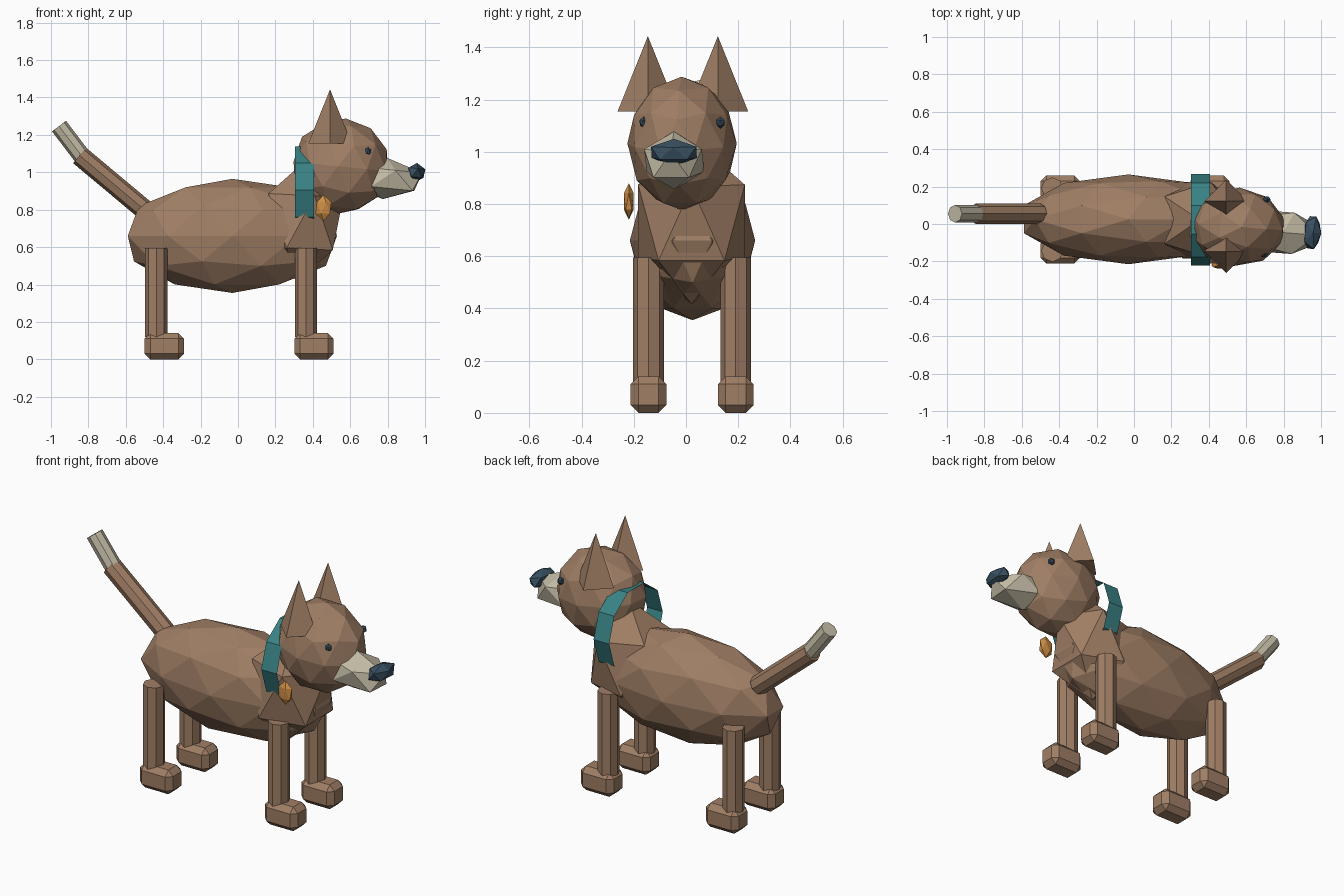
import bpy
from mathutils import Vector

if "Cube" in bpy.data.objects:
    bpy.data.objects.remove(bpy.data.objects["Cube"])


def material(name, r, g, b):
    m = bpy.data.materials.new(name)
    m.diffuse_color = (r, g, b, 1)
    m.use_nodes = True
    m.node_tree.nodes["Principled BSDF"].inputs["Base Color"].default_value = m.diffuse_color
    return m


FUR = material("fur", 0.35, 0.21, 0.13)
CREAM = material("cream", 0.55, 0.50, 0.38)
TEAL = material("teal", 0.04, 0.22, 0.23)
DARK = material("dark", 0.04, 0.08, 0.12)
ORANGE = material("orange", 0.62, 0.27, 0.06)


def finish(name, mat):
    o = bpy.context.object
    o.name = name
    o.data.materials.append(mat)
    return o


def ball(name, mat, loc, radii, sub=1, rot=(0, 0, 0)):
    bpy.ops.mesh.primitive_ico_sphere_add(subdivisions=sub, radius=1, location=loc, rotation=rot)
    o = finish(name, mat)
    o.scale = radii
    return o


def rod(name, mat, a, b, r, sides=8, fill='NGON'):
    a, b = Vector(a), Vector(b)
    bpy.ops.mesh.primitive_cylinder_add(vertices=sides, radius=r, depth=(b - a).length,
                                        end_fill_type=fill, location=(a + b) / 2)
    o = finish(name, mat)
    # lean in the xz plane only
    d = b - a
    o.rotation_euler = (0, Vector((0, 0, 1)).angle(d) * (1 if d.x >= 0 else -1), 0)
    return o


# Body and chest
ball("body", FUR, (-0.03, 0.025, 0.66), (0.588, 0.24, 0.305), 2)
ball("chest", FUR, (0.335, 0.021, 0.735), (0.247, 0.24, 0.319), 1, (0, 0.05, 0))

# Head, turned slightly down and sideways
TURN = (0, 0.1, -0.075)
ball("head", FUR, (0.55, -0.015, 1.032), (0.263, 0.21, 0.257), 2, TURN)
ball("muzzle", CREAM, (0.785, -0.045, 0.967), (0.22, 0.13, 0.111), 1, TURN)
ball("nose", DARK, (0.952, -0.046, 0.998), (0.053, 0.102, 0.052), 1, TURN)

# Eyes and ears
for side, tag in ((-1, "right"), (1, "left")):
    ball("eye_" + tag, DARK, (0.702 + 0.008 * side, -0.015 + 0.147 * side, 1.112),
         (0.021, 0.018, 0.023), 1, TURN)
    bpy.ops.mesh.primitive_cone_add(vertices=4, radius1=0.116, radius2=0, depth=0.288,
                                    location=(0.492, -0.012 + 0.134 * side, 1.299))
    finish("ear_" + tag, FUR)

# Collar and tag
rod("collar", TEAL, (0.305, 0.022, 0.905), (0.405, 0.022, 0.905), 0.245, 10, 'NOTHING')
ball("collar_tag", ORANGE, (0.457, -0.219, 0.81), (0.048, 0.022, 0.07))

# Legs and bevelled paws
for x, end in ((-0.437, "back"), (0.363, "front")):
    for side, tag in ((-1, "right"), (1, "left")):
        y = 0.0235 + 0.167 * side
        rod(f"{end}_leg_{tag}", FUR, (x, y, 0.12), (x, y, 0.595), 0.059)
        bpy.ops.mesh.primitive_cube_add(size=1, location=(x + 0.043, y, 0.07))
        paw = finish(f"{end}_paw_{tag}", FUR)
        paw.scale = (0.21, 0.137, 0.14)
        bpy.ops.object.transform_apply(location=False, rotation=False, scale=True)
        bev = paw.modifiers.new("bevel", 'BEVEL')
        bev.width = 0.03
        bev.segments = 1

# Tail with pale tip
rod("tail", FUR, (-0.50, 0.055, 0.80), (-0.847, 0.055, 1.09), 0.054)
rod("tail_tip", CREAM, (-0.83, 0.055, 1.08), (-0.957, 0.055, 1.247), 0.047)
